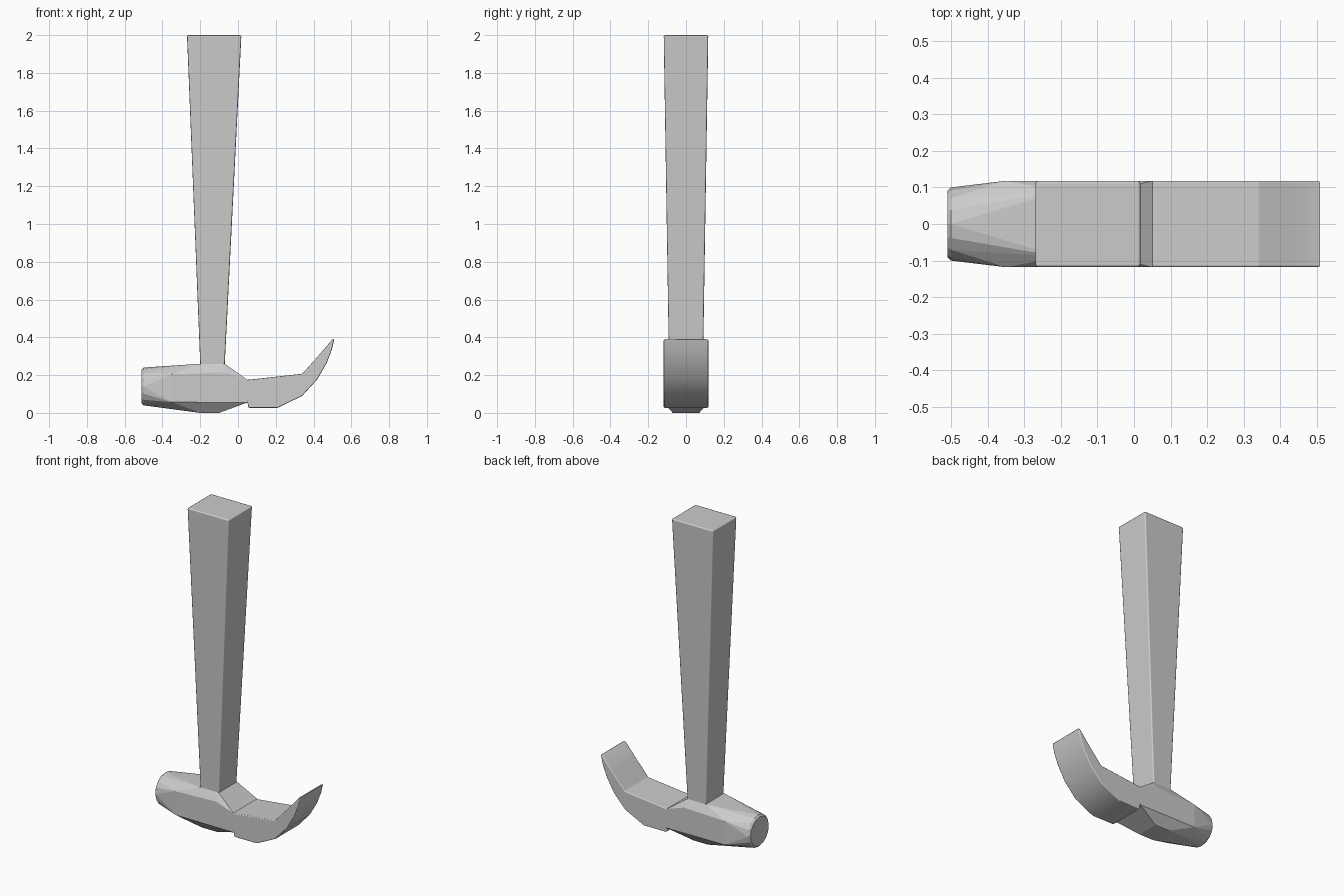
import bpy, bmesh
from math import cos, sin, pi, radians

if "Cube" in bpy.data.objects:
    bpy.data.objects.remove(bpy.data.objects["Cube"])


def finish(name, bm, bevel=0.0):
    bmesh.ops.recalc_face_normals(bm, faces=bm.faces)
    me = bpy.data.meshes.new(name)
    bm.to_mesh(me)
    bm.free()
    ob = bpy.data.objects.new(name, me)
    bpy.context.collection.objects.link(ob)
    if bevel:
        mod = ob.modifiers.new("soft_edges", 'BEVEL')
        mod.width = bevel
        mod.segments = 2
        mod.limit_method = 'ANGLE'
        mod.angle_limit = radians(35)
        mod.harden_normals = True
        bpy.ops.object.select_all(action='DESELECT')
        bpy.context.view_layer.objects.active = ob
        ob.select_set(True)
        bpy.ops.object.shade_smooth_by_angle(angle=radians(30))
    return ob


# Handle: tapered square shaft, open where it meets the head
bm = bmesh.new()
rings = []
for x0, x1, y, z in [(-0.20, -0.07, 0.09, 0.26), (-0.27, 0.018, 0.118, 2.0)]:
    rings.append([bm.verts.new(p) for p in
                  [(x0, -y, z), (x1, -y, z), (x1, y, z), (x0, y, z)]])
low, high = rings
for i in range(4):
    j = (i + 1) % 4
    bm.faces.new([low[i], low[j], high[j], high[i]])
bm.faces.new(high)
finish("handle", bm, 0.008)

# Head: faceted hull from the round striking face to the square claw joint
bm = bmesh.new()
for x, r in [(-0.51, 0.09), (-0.50, 0.10)]:
    for i in range(16):
        a = 2 * pi * i / 16
        bm.verts.new((x, r * sin(a), 0.14 + r * cos(a)))
half = [(-0.20, 0.09, 0.26), (-0.07, 0.09, 0.26),
        (-0.35, 0.118, 0.205), (-0.07, 0.118, 0.215),
        (-0.35, 0.118, 0.057), (-0.20, 0.07, 0.0), (-0.10, 0.07, 0.0),
        (0.05, 0.118, 0.175), (0.05, 0.118, 0.055)]
for x, y, z in half:
    bm.verts.new((x, y, z))
    bm.verts.new((x, -y, z))
bmesh.ops.convex_hull(bm, input=bm.verts[:])
bmesh.ops.delete(bm, geom=[v for v in bm.verts if not v.link_faces], context='VERTS')
bmesh.ops.dissolve_limit(bm, angle_limit=radians(1), verts=bm.verts[:], edges=bm.edges[:])
# open the face hidden by the claw
bm.faces.ensure_lookup_table()
hidden = [f for f in bm.faces if all(abs(v.co.x - 0.05) < 1e-4 for v in f.verts)]
bmesh.ops.delete(bm, geom=hidden, context='FACES_ONLY')
finish("head", bm)

# Claw: extruded curved profile, open at the head joint
profile = [(0.05, 0.055), (0.055, 0.027), (0.21, 0.027), (0.34, 0.09),
           (0.42, 0.178), (0.47, 0.265), (0.497, 0.335), (0.51, 0.392),
           (0.498, 0.387), (0.42, 0.296), (0.34, 0.207), (0.05, 0.175)]
bm = bmesh.new()
front = [bm.verts.new((x, -0.118, z)) for x, z in profile]
back = [bm.verts.new((x, 0.118, z)) for x, z in profile]
bm.faces.new(front)
bm.faces.new(back[::-1])
for i in range(len(profile) - 1):
    bm.faces.new([front[i], front[i + 1], back[i + 1], back[i]])
finish("claw", bm, 0.006)
